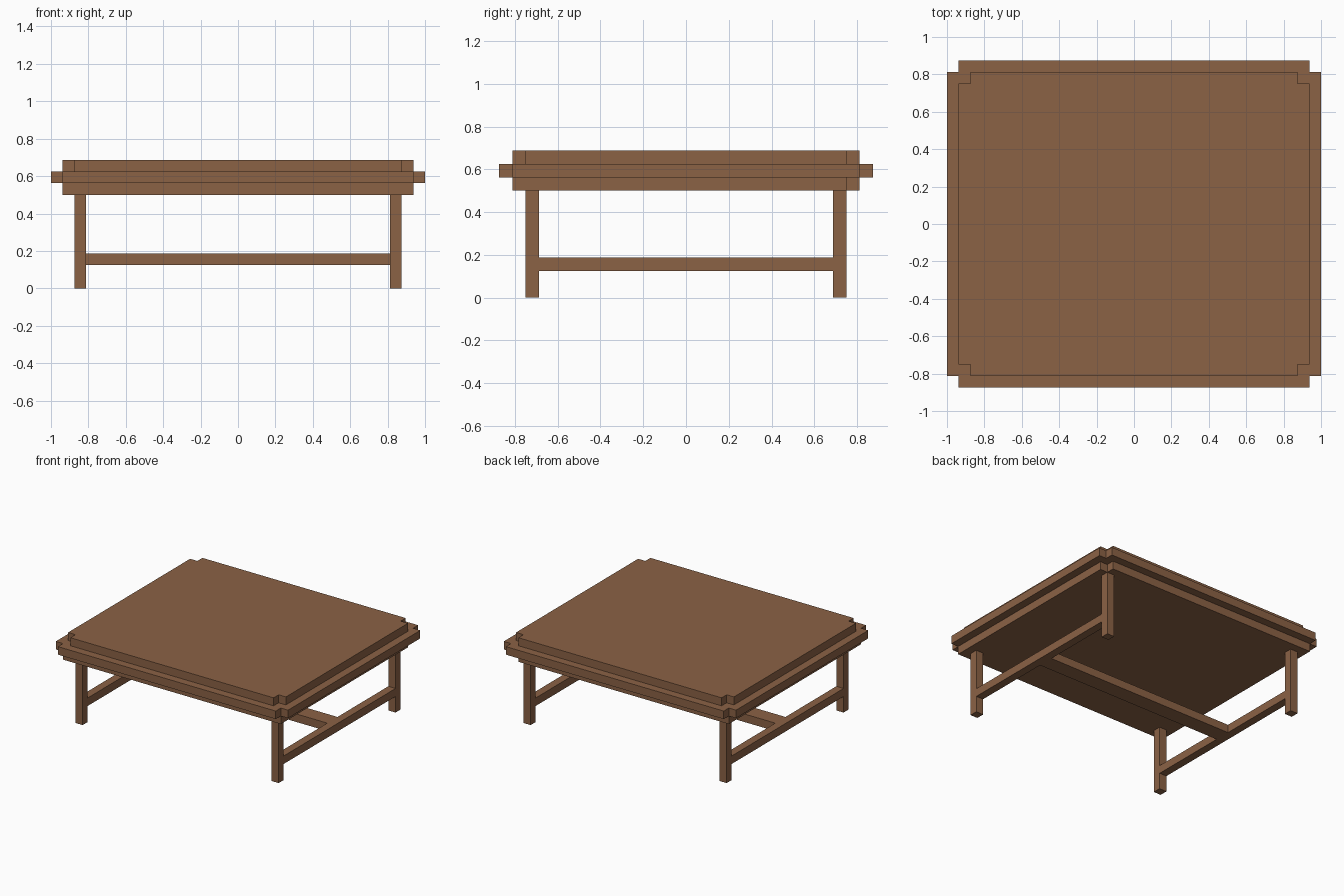
import bpy, bmesh

if "Cube" in bpy.data.objects:
    bpy.data.objects.remove(bpy.data.objects["Cube"])

U = 1 / 16  # grid unit of the blocky design

wood = bpy.data.materials.new("brown wood")
wood.diffuse_color = (0.258, 0.122, 0.060, 1)
wood.use_nodes = True
wood.node_tree.nodes["Principled BSDF"].inputs["Base Color"].default_value = wood.diffuse_color


def prism(name, outline, z0, z1):
    """Extrude a flat outline (in grid units) from z0 to z1."""
    bm = bmesh.new()
    base = bm.faces.new([bm.verts.new((x * U, y * U, z0 * U)) for x, y in outline])
    ext = bmesh.ops.extrude_face_region(bm, geom=[base])["geom"]
    top = [v for v in ext if isinstance(v, bmesh.types.BMVert)]
    bmesh.ops.translate(bm, verts=top, vec=(0, 0, (z1 - z0) * U))
    bmesh.ops.recalc_face_normals(bm, faces=bm.faces)
    mesh = bpy.data.meshes.new(name)
    bm.to_mesh(mesh)
    bm.free()
    mesh.materials.append(wood)
    obj = bpy.data.objects.new(name, mesh)
    bpy.context.collection.objects.link(obj)
    return obj


def box(name, x0, x1, y0, y1, z0, z1):
    return prism(name, [(x0, y0), (x1, y0), (x1, y1), (x0, y1)], z0, z1)


def notched(hx, hy, corners):
    """Rectangle outline with a one-unit square cut from the chosen corners."""
    pts = []
    for sx, sy in ((-1, -1), (1, -1), (1, 1), (-1, 1)):
        if (sx, sy) in corners:
            cut = [(sx * hx, sy * (hy - 1)), (sx * (hx - 1), sy * (hy - 1)),
                   (sx * (hx - 1), sy * hy)]
            pts += cut if sx * sy > 0 else cut[::-1]
        else:
            pts.append((sx * hx, sy * hy))
    return pts


ALL = {(-1, -1), (1, -1), (1, 1), (-1, 1)}

# Three stacked slabs of the table top
prism("lower_slab", notched(15, 13, {(1, 1)}), 8, 9)
prism("middle_slab", notched(16, 14, ALL), 9, 10)
prism("upper_slab", notched(15, 13, ALL), 10, 11)

# Legs and side rails
for sx, side in ((-1, "left"), (1, "right")):
    x0, x1 = sorted((13 * sx, 14 * sx))
    for sy, end in ((-1, "front"), (1, "back")):
        y0, y1 = sorted((11 * sy, 12 * sy))
        box(f"{end}_{side}_leg", x0, x1, y0, y1, 0, 8)
    box(f"{side}_rail", x0, x1, -11, 11, 2, 3)

# Central stretcher
box("stretcher", -13, 13, -1, 1, 2, 3)
